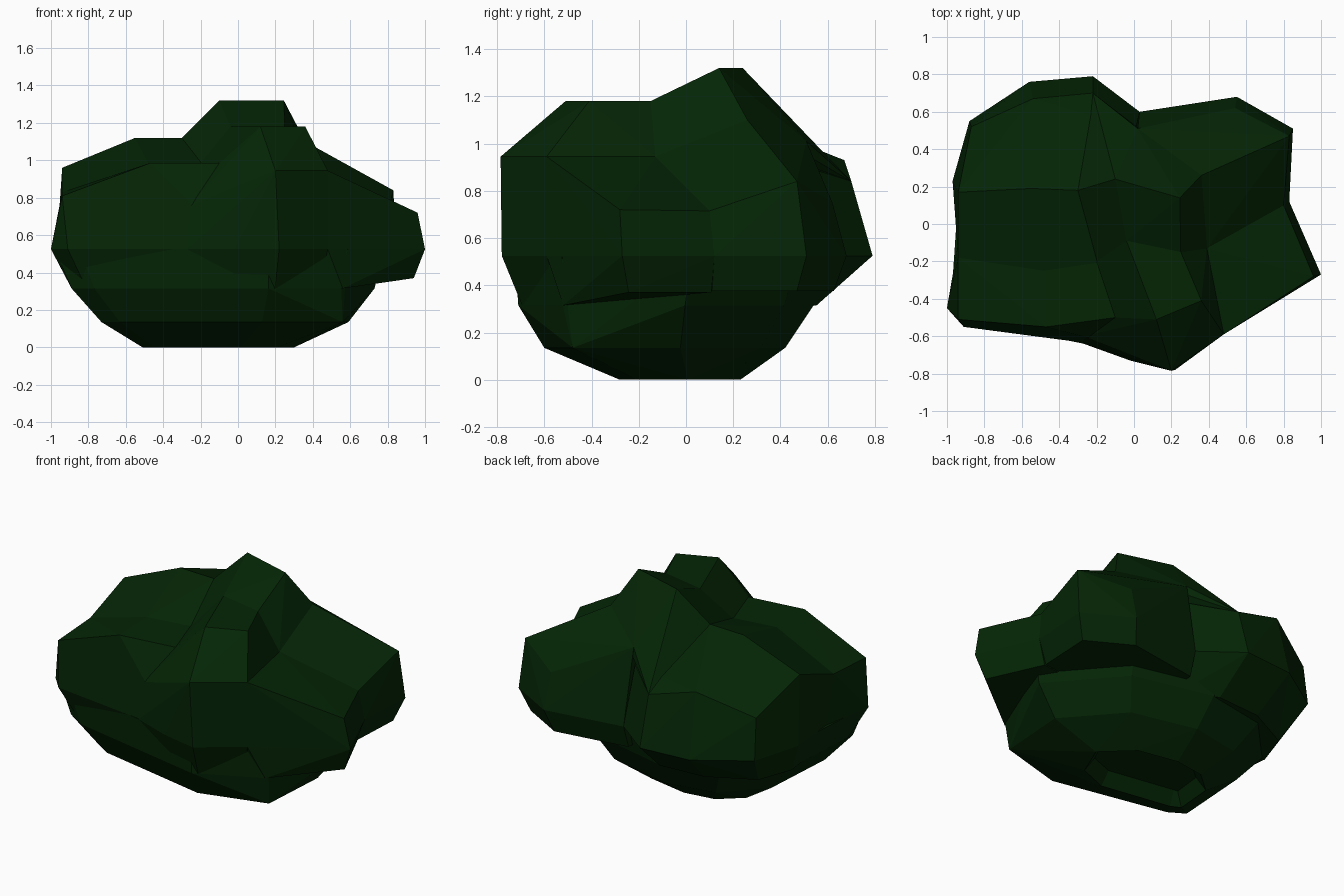
import bpy
import bmesh
import math
from mathutils import Vector

# Remove the default cube only
default_cube = bpy.data.objects.get("Cube")
if default_cube:
    bpy.data.objects.remove(default_cube, do_unlink=True)

# One flat leaf colour
LEAF_COLOUR = (0.0013, 0.0185, 0.0016, 1)
leaf = bpy.data.materials.new("dark_green_leaf")
leaf.use_nodes = True
leaf.diffuse_color = LEAF_COLOUR
shader = next(n for n in leaf.node_tree.nodes if n.type == "BSDF_PRINCIPLED")
shader.inputs["Base Color"].default_value = LEAF_COLOUR
shader.inputs["Roughness"].default_value = 0.9

WAIST = 0.525  # height of the widest outline


def faceted_lump(name, points):
    """Wrap the points in a convex, flat-shaded low-poly lump."""
    bm = bmesh.new()
    for point in points:
        bm.verts.new(Vector(point))
    bmesh.ops.convex_hull(bm, input=bm.verts, use_existing_faces=False)
    loose = [v for v in bm.verts if not v.link_faces]
    bmesh.ops.delete(bm, geom=loose, context="VERTS")
    bmesh.ops.dissolve_limit(bm, angle_limit=math.radians(2),
                             verts=bm.verts, edges=bm.edges)
    bmesh.ops.recalc_face_normals(bm, faces=bm.faces)
    mesh = bpy.data.meshes.new(name)
    bm.to_mesh(mesh)
    bm.free()
    mesh.materials.append(leaf)
    lump = bpy.data.objects.new(name, mesh)
    bpy.context.scene.collection.objects.link(lump)
    return lump


def lobe(name, outline, crown, undercut):
    """Lobe with a waist outline, a crown above it and a tucked-in underside."""
    shrink_x, shrink_y, under_z = undercut
    waist = [(x, y, WAIST) for x, y in outline]
    underside = [(x * shrink_x, y * shrink_y, under_z) for x, y in outline]
    heart = [(0, 0, under_z), (0, 0, WAIST)]
    return faceted_lump(name, waist + underside + crown + heart)


# Lower body: one uneven ring, stacked at growing sizes
ring = [(1, .13), (.78, -.7), (.3, -1), (-.85, -.7), (-1, -.58),
        (-.95, .4), (-.6, .88), (-.1, 1), (.55, .8)]
levels = [  # height, centre x, centre y, half width, half depth
    (0, -.105, -.025, .405, .255),
    (.135, -.07, -.09, .66, .51),
    (.315, -.08, -.085, .81, .625),
    (WAIST, -.1, -.06, .88, .665),
]
corner_left = (.56, -.48, .135)
body = faceted_lump("lower_body", [corner_left] + [
    (cx + x * rx, cy + y * ry, z)
    for z, cx, cy, rx, ry in levels
    for x, y in ring
])

# Shallow hollow in the underside of the body
bm = bmesh.new()
bm.from_mesh(body.data)
bottom = [f for f in bm.faces if f.normal.z < -.99]
bmesh.ops.inset_region(bm, faces=bottom, thickness=.06, depth=-.08)
bm.to_mesh(body.data)
bm.free()

# Corners shared by neighbouring lobes, so their creases meet
crease_right = [(-.94, -.18, .83), (-.48, -.25, .985), (-.15, -.2, .985)]
ridge_right = [(-.94, .17, .96), (-.55, .19, 1.12), (-.3, .18, 1.12)]
valley_left = [(.39, -.13, .945), (.8, .1, .715)]
shelf_back = [(-.04, -.09, 1.18), (.25, -.15, 1.18)]
shoulder_left = (.36, .26, 1.1)
saddle_back = (.02, .51, 1.01)
brow_back = (-.22, .7, .84)
chin_right = (-.27, -.6, .75)

# Broad lobes around the waist
lobe("rear_right_lobe",
     [(-.94, -.1), (-.97, .23), (-.88, .55), (-.56, .76), (-.22, .79), (.03, .6)],
     ridge_right + crease_right
     + [(-.87, .52, .79), (-.54, .67, .93), brow_back, (.01, .51, .9)],
     (.9, .7, .315))

lobe("front_right_lobe",
     [(-.94, -.1), (-1, -.45), (-.91, -.55), (-.27, -.64), (0, -.67)],
     crease_right
     + [(-.94, -.51, .81), (-.47, -.55, .985), (-.1, -.5, .985), chin_right],
     (.89, .87, .315))

lobe("front_lobe",
     [(-.27, -.64), (-.02, -.73), (.22, -.78), (.48, -.59)],
     shelf_back + valley_left[:1]
     + [(.2, -.785, .945), (.48, -.59, .945), (.12, -.51, 1.18), (.36, -.41, 1.18),
        (-.1, -.5, .985), (-.2, -.2, .985), (0, -.65, .75), chin_right],
     (.9, .89, .315))

lobe("front_left_lobe",
     [(.48, -.59), (1, -.27), (.83, .12)],
     valley_left + [(.48, -.59, .945), (.96, -.28, .72), (.56, -.52, .315)],
     (.94, .9, .37))

lobe("rear_left_lobe",
     [(.03, .6), (.55, .68), (.85, .51), (.83, .12)],
     valley_left
     + [shoulder_left, saddle_back, (.83, .47, .84), (.54, .62, .75)],
     (.93, .92, .375))

# Small peak on top, running down to the back
faceted_lump("top_peak",
             shelf_back + ridge_right[-1:] + valley_left[:1]
             + [(-.1, .24, 1.32), (.245, .14, 1.32),
                shoulder_left, saddle_back, brow_back, (-.2, -.2, .985)])
